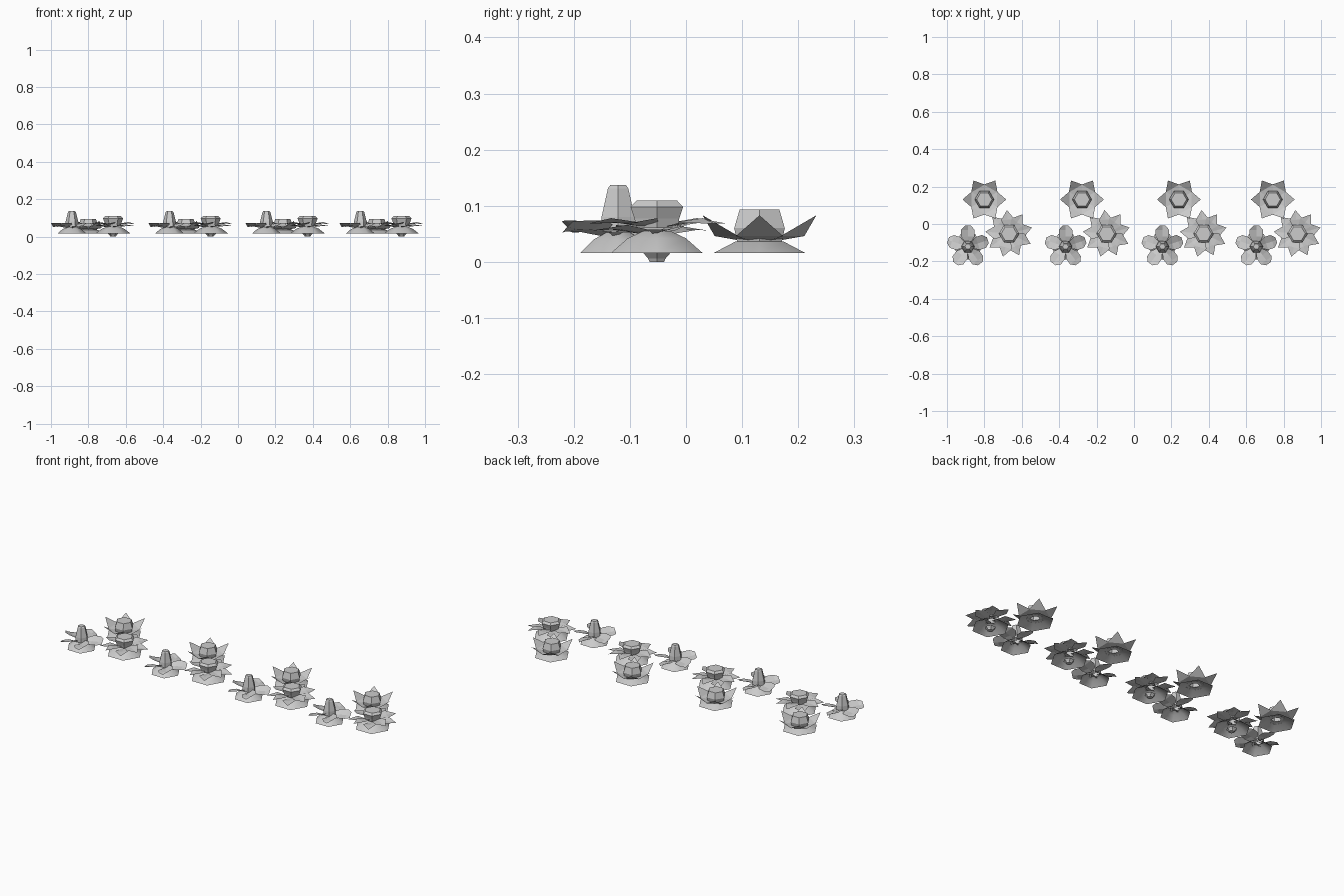
import bpy, bmesh
from math import sin, cos, pi, radians

cube = bpy.data.objects.get("Cube")
if cube:
    bpy.data.objects.remove(cube, do_unlink=True)

grey = bpy.data.materials.new("light_grey")
grey.use_nodes = True
grey.diffuse_color = (0.6, 0.6, 0.6, 1)
grey.node_tree.nodes["Principled BSDF"].inputs["Base Color"].default_value = (0.6, 0.6, 0.6, 1)


def finish(name, bm, smooth):
    bmesh.ops.remove_doubles(bm, verts=bm.verts, dist=0.0002)
    mesh = bpy.data.meshes.new(name)
    bm.to_mesh(mesh)
    bm.free()
    mesh.materials.append(grey)
    for poly in mesh.polygons:
        poly.use_smooth = smooth
    return mesh


def lathe(name, profile, sides=6, top=False, bottom=False, smooth=False):
    """Faceted body of revolution from (radius, height) points, bottom to top."""
    bm = bmesh.new()
    rings = [[bm.verts.new((r * cos(2 * pi * i / sides), r * sin(2 * pi * i / sides), z))
              for i in range(sides)] for r, z in profile]
    for low, high in zip(rings, rings[1:]):
        for i in range(sides):
            j = (i + 1) % sides
            bm.faces.new((low[i], low[j], high[j], high[i]))
    if top:
        bm.faces.new(rings[-1])
    if bottom:
        bm.faces.new(rings[0][::-1])
    return finish(name, bm, smooth)


def petals(name, count, start, rows, twist=0, drop=0):
    """Ring of creased petals; each row is (distance, half width, height, edge lift)."""
    bm = bmesh.new()
    for k in range(count):
        a = radians(start) + 2 * pi * k / count
        down = drop * (k % 2)
        strips = []
        for r, w, z, lift in rows:
            strip = []
            for side in (-1, 0, 1):
                x, y = r, side * w
                h = z - down + abs(side) * lift + side * twist * (w > 0)
                strip.append(bm.verts.new((x * cos(a) - y * sin(a), x * sin(a) + y * cos(a), h)))
            strips.append(strip)
        for p, q in zip(strips, strips[1:]):
            for i in (0, 1):
                if q[i].co == q[i + 1].co or (q[i].co - q[i + 1].co).length < 0.0002:
                    bm.faces.new((p[i], q[i], p[i + 1]))
                else:
                    bm.faces.new((p[i], q[i], q[i + 1], p[i + 1]))
    return finish(name, bm, False)


# Tall-centred flower with five blunt petals
tall = [
    lathe("tall_flower_skirt", [(0.078, 0.016), (0.05, 0.04), (0.025, 0.052)], smooth=True),
    petals("tall_flower_petals", 5, 90,
           [(0.015, 0.012, 0.054, 0), (0.055, 0.036, 0.057, 0.006),
            (0.09, 0.036, 0.058, 0.006), (0.112, 0.016, 0.062, 0)], twist=0.01),
    lathe("tall_flower_centre", [(0.036, 0.055), (0.034, 0.08), (0.021, 0.131), (0.016, 0.137)], top=True),
]

# Wide flower with a ring of nine pointed petals
wide = [
    lathe("wide_flower_stem", [(0.015, 0), (0.018, 0.006), (0.028, 0.016)], bottom=True),
    lathe("wide_flower_skirt", [(0.094, 0.016), (0.06, 0.042), (0.028, 0.055)], smooth=True),
    petals("wide_flower_petals", 9, 95,
           [(0.02, 0.012, 0.065, 0), (0.075, 0.036, 0.07, 0.004), (0.127, 0, 0.068, 0)],
           twist=0.004, drop=0.012),
    lathe("wide_flower_centre", [(0.042, 0.06), (0.046, 0.077), (0.054, 0.098), (0.042, 0.109)], top=True),
]

# Cupped flower with six upturned petals
cupped = [
    lathe("cupped_flower_skirt", [(0.094, 0.016), (0.05, 0.036), (0.025, 0.04)], smooth=True),
    petals("cupped_flower_petals", 6, 0,
           [(0.02, 0.012, 0.036, 0), (0.068, 0.042, 0.046, 0), (0.117, 0, 0.083, 0)]),
    lathe("cupped_flower_centre", [(0.046, 0.036), (0.052, 0.06), (0.041, 0.093)], top=True),
]

# Four clusters of three flowers
for shift in (0, 0.522, 1.04, 1.542):
    for parts, x, y in ((tall, -0.888, -0.121), (wide, -0.668, -0.052), (cupped, -0.8, 0.131)):
        for mesh in parts:
            part = bpy.data.objects.new(mesh.name, mesh)
            part.location = (x + shift, y, 0)
            bpy.context.collection.objects.link(part)
